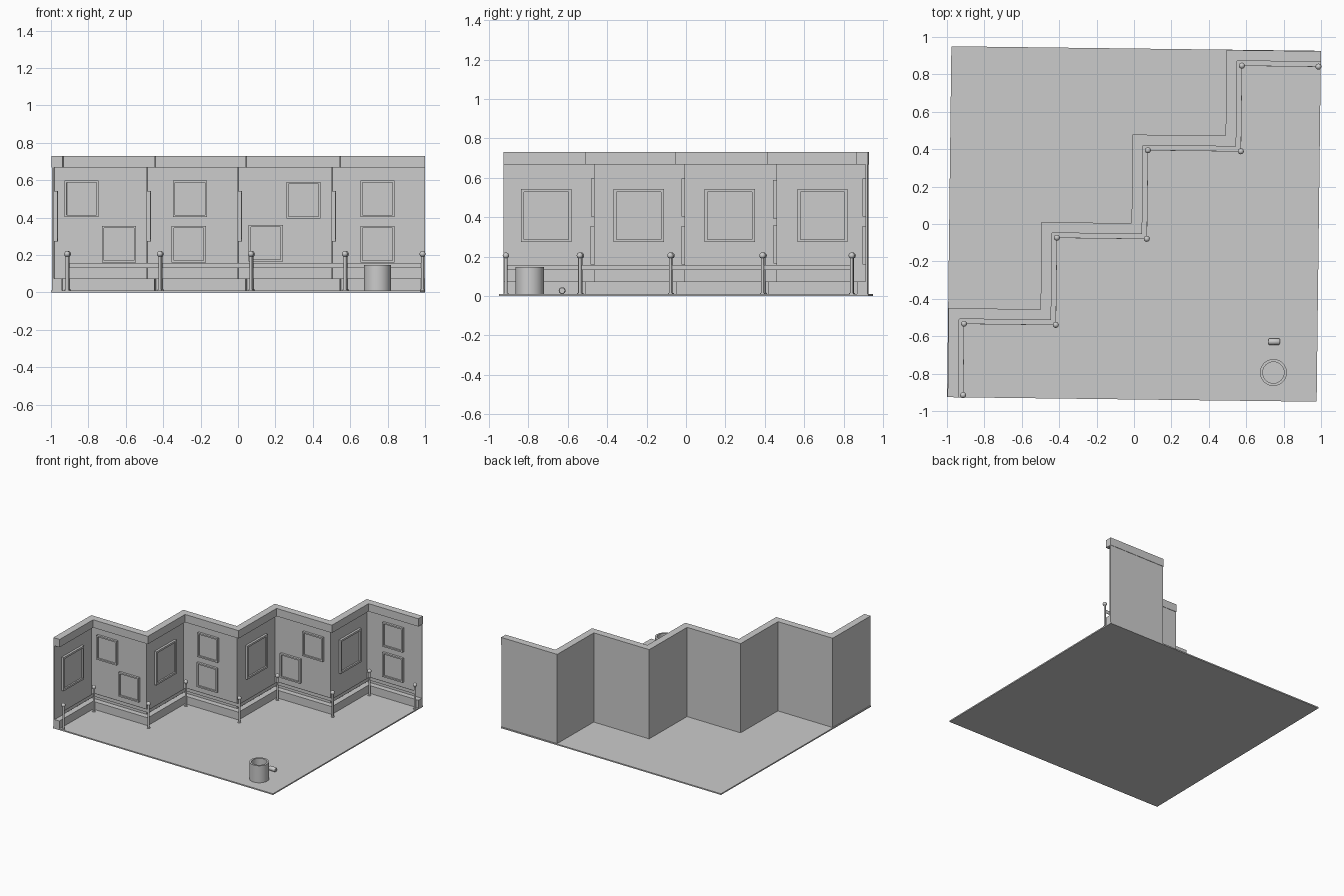
import bpy, bmesh, math
from mathutils import Matrix, Vector

if "Cube" in bpy.data.objects:
    bpy.data.objects.remove(bpy.data.objects["Cube"])

TURN = -0.0122            # whole model is turned very slightly
HX, HY = 0.988, 0.938     # floor half sizes
XS = [-0.985, -0.494, -0.013, 0.484]
YS = [-0.462, 0.004, 0.478, 0.936]

# zigzag line along the back of the wall
PATH = [(XS[0], -HY)]
for i in range(4):
    PATH.append((XS[i], YS[i]))
    PATH.append((XS[i + 1] if i < 3 else HX, YS[i]))


def offset(d, inset=0.0):
    """Zigzag shifted by d into the room."""
    pts = [(x + d, y - d) for x, y in PATH]
    pts[0] = (PATH[0][0] + d, -HY + inset)
    pts[-1] = (HX - inset, PATH[-1][1] - d)
    return pts


def finish(name, bm, smooth=False):
    bmesh.ops.recalc_face_normals(bm, faces=bm.faces)
    me = bpy.data.meshes.new(name)
    bm.to_mesh(me)
    bm.free()
    ob = bpy.data.objects.new(name, me)
    bpy.context.collection.objects.link(ob)
    ob.rotation_euler.z = TURN
    if smooth:
        bpy.ops.object.select_all(action='DESELECT')
        ob.select_set(True)
        bpy.context.view_layer.objects.active = ob
        bpy.ops.object.shade_smooth_by_angle(angle=math.radians(40))
    return ob


def strip(name, d0, d1, z0, z1, inset=0.0):
    """Mitred solid band that follows the zigzag."""
    bm = bmesh.new()
    rings = []
    for a, b in zip(offset(d0, inset), offset(d1, inset)):
        rings.append([bm.verts.new((*p, z)) for p, z in
                      ((a, z0), (b, z0), (b, z1), (a, z1))])
    for r, s in zip(rings, rings[1:]):
        for k in range(4):
            bm.faces.new((r[k], r[k - 1], s[k - 1], s[k]))
    bm.faces.new(rings[0])
    bm.faces.new(rings[-1])
    return finish(name, bm)


def frame(name, center, w, h, border, facing_x, depth=0.02):
    """Picture frame with a recessed canvas; built facing -y."""
    bm = bmesh.new()
    bmesh.ops.create_cube(bm, size=1)
    bmesh.ops.scale(bm, vec=(w, depth, h), verts=bm.verts)
    front = min(bm.faces, key=lambda f: f.calc_center_median().y)
    bmesh.ops.inset_region(bm, faces=[front], thickness=border)
    ext = bmesh.ops.extrude_face_region(bm, geom=[front])
    bmesh.ops.delete(bm, geom=[front], context='FACES_ONLY')
    bmesh.ops.translate(bm, vec=(0, depth * 0.6, 0),
                        verts=[v for v in ext['geom'] if isinstance(v, bmesh.types.BMVert)])
    if facing_x:
        bmesh.ops.rotate(bm, matrix=Matrix.Rotation(math.pi / 2, 3, 'Z'), verts=bm.verts)
    bmesh.ops.translate(bm, vec=center, verts=bm.verts)
    return finish(name, bm)


def lathe(name, profile, center, steps=32, tilt=None):
    """Spin an (r, z) profile around z, then optionally tilt it."""
    bm = bmesh.new()
    vs = [bm.verts.new((r, 0, z)) for r, z in profile]
    es = [bm.edges.new(p) for p in zip(vs, vs[1:])]
    bmesh.ops.spin(bm, geom=vs + es, axis=(0, 0, 1), cent=(0, 0, 0),
                   angle=math.tau, steps=steps)
    bmesh.ops.remove_doubles(bm, verts=bm.verts, dist=1e-5)
    if tilt:
        bmesh.ops.rotate(bm, matrix=tilt, verts=bm.verts)
    bmesh.ops.translate(bm, vec=center, verts=bm.verts)
    return finish(name, bm, True)


# floor slab
bm = bmesh.new()
bmesh.ops.create_cube(bm, size=1)
bmesh.ops.scale(bm, vec=(2 * HX, 2 * HY, 0.01), verts=bm.verts)
bmesh.ops.translate(bm, vec=(0, 0, 0.005), verts=bm.verts)
finish("floor", bm)

# zigzag wall, cornice, baseboard and barrier ribbon
strip("wall", 0.003, 0.012, 0.005, 0.72)
strip("cornice", 0.0, 0.057, 0.667, 0.73)
strip("baseboard", 0.004, 0.055, 0.008, 0.073)
strip("barrier_ribbon", 0.081, 0.084, 0.131, 0.158, 0.012)

# barrier posts with ball tops
ball = [(0.016 * math.sin(a), 0.205 - 0.016 * math.cos(a))
        for a in (math.pi * k / 8 for k in range(2, 9))]
ball[-1] = (0, 0.221)
post = [(0, 0.008), (0.013, 0.008), (0.013, 0.014), (0.008, 0.016), (0.008, 0.192)] + ball
for i, (x, y) in enumerate(offset(0.0825, 0.012)):
    lathe(f"barrier_post_{i + 1}", post, (x, y, 0), 16)

# large pictures on the walls that face right
for i, y in enumerate((-0.722, -0.246, 0.222, 0.70)):
    frame(f"large_picture_{i + 1}", (XS[i] + 0.02, y, 0.408), 0.255, 0.27, 0.021, True)

# small pictures on the walls that face the front
small = [(0, -0.83, 0.50), (0, -0.63, 0.257), (1, -0.257, 0.50), (1, -0.263, 0.257),
         (2, 0.345, 0.492), (2, 0.143, 0.262), (3, 0.735, 0.50), (3, 0.735, 0.257)]
for i, (w, x, z) in enumerate(small):
    frame(f"small_picture_{i + 1}", (x, YS[w] - 0.02, z), 0.182, 0.195, 0.016, False)

# open bin and a small can lying beside it
lathe("bin", [(0, 0.008), (0.072, 0.008), (0.072, 0.147), (0.057, 0.147), (0.057, 0.02), (0, 0.02)],
      (0.755, -0.785, 0))
lathe("fallen_can", [(0, -0.03), (0.014, -0.03), (0.017, -0.026), (0.017, 0.026),
                     (0.014, 0.03), (0, 0.03)],
      (0.757, -0.62, 0.027), 24, Matrix.Rotation(math.pi / 2, 3, 'Y'))
